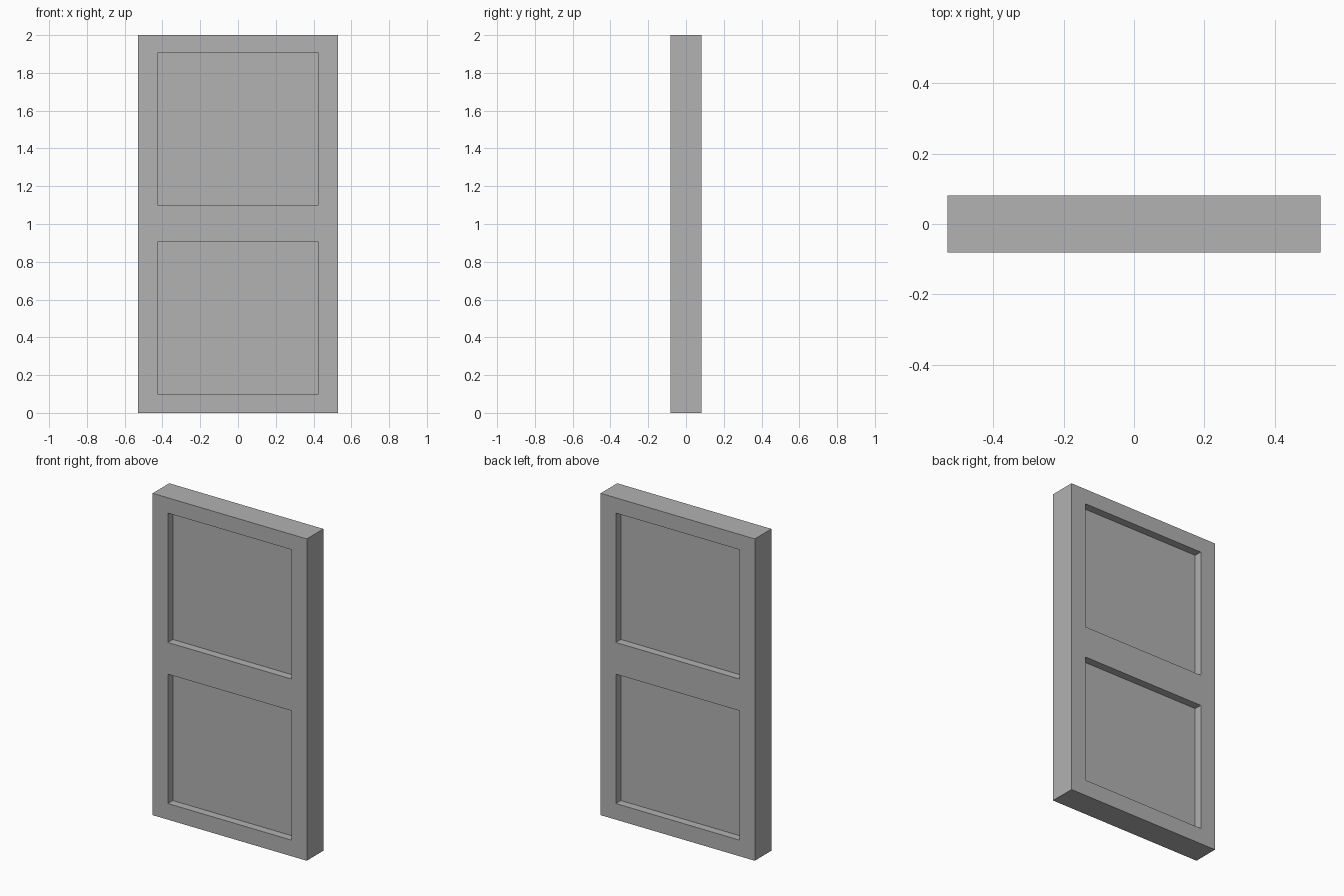
import bpy

if "Cube" in bpy.data.objects:
    bpy.data.objects.remove(bpy.data.objects["Cube"], do_unlink=True)

WIDTH, THICK, HEIGHT = 1.06, 0.163, 2.0
PANEL_W, PANEL_H, RECESS = 0.85, 0.804, 0.049

# Single grey finish
grey = bpy.data.materials.new("plain_grey")
grey.use_nodes = True
colour = (0.445, 0.445, 0.445, 1)
grey.diffuse_color = colour
grey.node_tree.nodes["Principled BSDF"].inputs["Base Color"].default_value = colour


def box(name, size, location):
    bpy.ops.mesh.primitive_cube_add(size=1, location=location)
    ob = bpy.context.object
    ob.name = name
    ob.scale = size
    bpy.ops.object.transform_apply(location=False, rotation=False, scale=True)
    return ob


# Door slab
door = box("door_slab", (WIDTH, THICK, HEIGHT), (0, 0, HEIGHT / 2))
door.data.materials.append(grey)

# Recessed panels: lower and upper, on both faces
cutters = []
for z in (0.502, 1.503):
    for side in (-1, 1):
        cutter = box("panel_cutter", (PANEL_W, 2 * RECESS, PANEL_H),
                     (0, side * THICK / 2, z))
        cutter.hide_render = True
        cutters.append(cutter)
        mod = door.modifiers.new("panel_recess", 'BOOLEAN')
        mod.operation = 'DIFFERENCE'
        mod.solver = 'EXACT'
        mod.object = cutter

# Bake the recesses and discard the cutters
bpy.ops.object.select_all(action='DESELECT')
door.select_set(True)
bpy.context.view_layer.objects.active = door
for mod in list(door.modifiers):
    bpy.ops.object.modifier_apply(modifier=mod.name)
for cutter in cutters:
    bpy.data.objects.remove(cutter, do_unlink=True)
